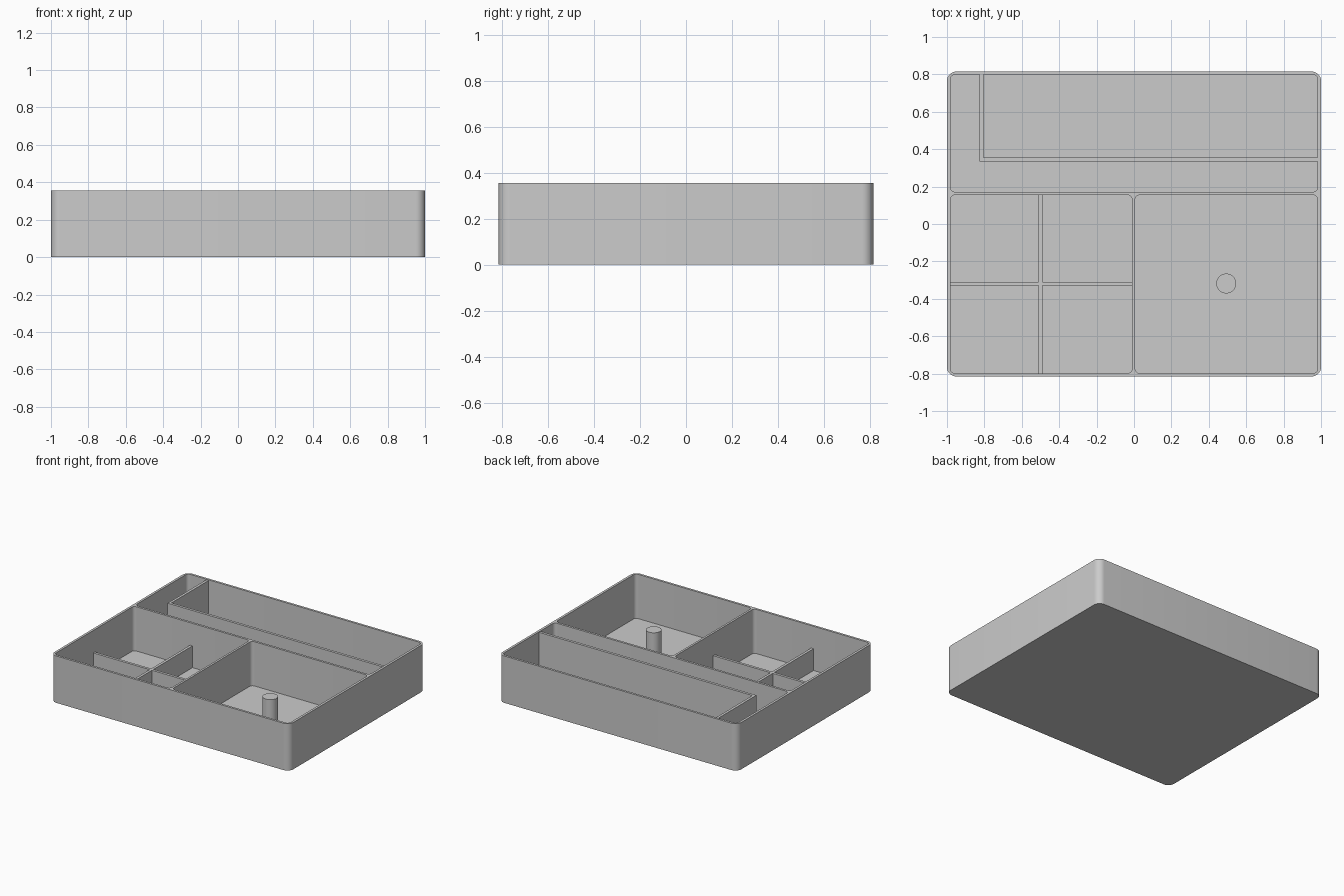
import bpy, bmesh, math

cube = bpy.data.objects.get("Cube")
if cube:
    bpy.data.objects.remove(cube, do_unlink=True)

HEIGHT = 0.355
FLOOR = 0.02

grey = bpy.data.materials.new("light grey plastic")
grey.use_nodes = True
colour = (0.6, 0.6, 0.6, 1)
grey.diffuse_color = colour
grey.node_tree.nodes["Principled BSDF"].inputs["Base Color"].default_value = colour


def rounded_outline(x0, x1, y0, y1, radius, steps=8):
    """Counter-clockwise rectangle outline with rounded corners."""
    centres = [(x1 - radius, y1 - radius), (x0 + radius, y1 - radius),
               (x0 + radius, y0 + radius), (x1 - radius, y0 + radius)]
    points = []
    for corner, (cx, cy) in enumerate(centres):
        for i in range(steps + 1):
            a = (corner + i / steps) * math.pi / 2
            points.append((cx + radius * math.cos(a), cy + radius * math.sin(a)))
    return points


def prism(name, outline, z0, z1):
    """Extrude a flat outline from z0 up to z1."""
    bm = bmesh.new()
    base = bm.faces.new([bm.verts.new((x, y, z0)) for x, y in outline])
    top = bmesh.ops.extrude_face_region(bm, geom=[base])["geom"]
    verts = [v for v in top if isinstance(v, bmesh.types.BMVert)]
    bmesh.ops.translate(bm, verts=verts, vec=(0, 0, z1 - z0))
    bmesh.ops.recalc_face_normals(bm, faces=bm.faces)
    mesh = bpy.data.meshes.new(name)
    bm.to_mesh(mesh)
    bm.free()
    mesh.materials.append(grey)
    obj = bpy.data.objects.new(name, mesh)
    bpy.context.collection.objects.link(obj)
    return obj


def activate(obj):
    bpy.ops.object.select_all(action='DESELECT')
    obj.select_set(True)
    bpy.context.view_layer.objects.active = obj


def smooth(obj):
    activate(obj)
    bpy.ops.object.shade_smooth_by_angle(angle=math.radians(30))


def wall(name, x0, x1, y0, y1, top):
    outline = [(x0, y0), (x1, y0), (x1, y1), (x0, y1)]
    return prism(name, outline, FLOOR - 0.005, top)


# Tray body with three main pockets
tray = prism("tray", rounded_outline(-1, 1, -0.815, 0.815, 0.05), 0, HEIGHT)
pockets = [(-0.982, 0.982, 0.172, 0.798),
           (-0.982, -0.01, -0.798, 0.155),
           (0.006, 0.982, -0.798, 0.155)]
for bounds in pockets:
    cutter = prism("pocket_cutter", rounded_outline(*bounds, 0.025), FLOOR, HEIGHT + 0.1)
    cutter.hide_render = True
    activate(tray)
    cut = tray.modifiers.new("pocket", 'BOOLEAN')
    cut.operation = 'DIFFERENCE'
    cut.solver = 'EXACT'
    cut.object = cutter
    bpy.ops.object.modifier_apply(modifier=cut.name)
    bpy.data.objects.remove(cutter, do_unlink=True)
smooth(tray)

# L-shaped divider in the back pocket
outline = [(-0.825, 0.335), (0.987, 0.335), (0.987, 0.355),
           (-0.805, 0.355), (-0.805, 0.803), (-0.825, 0.803)]
prism("back_divider", outline, FLOOR - 0.005, HEIGHT - 0.005)

# Low crossed dividers in the front pocket
LOW = 0.185
wall("low_divider_long", -0.51, -0.49, -0.803, 0.16, LOW)
wall("low_divider_outer", -0.987, -0.51, -0.33, -0.31, LOW)
wall("low_divider_inner", -0.49, -0.005, -0.33, -0.31, LOW)

# Round post in the square pocket
circle = [(0.493 + 0.053 * math.cos(a), -0.318 + 0.053 * math.sin(a))
          for a in (2 * math.pi * i / 40 for i in range(40))]
smooth(prism("post", circle, FLOOR - 0.005, 0.245))
